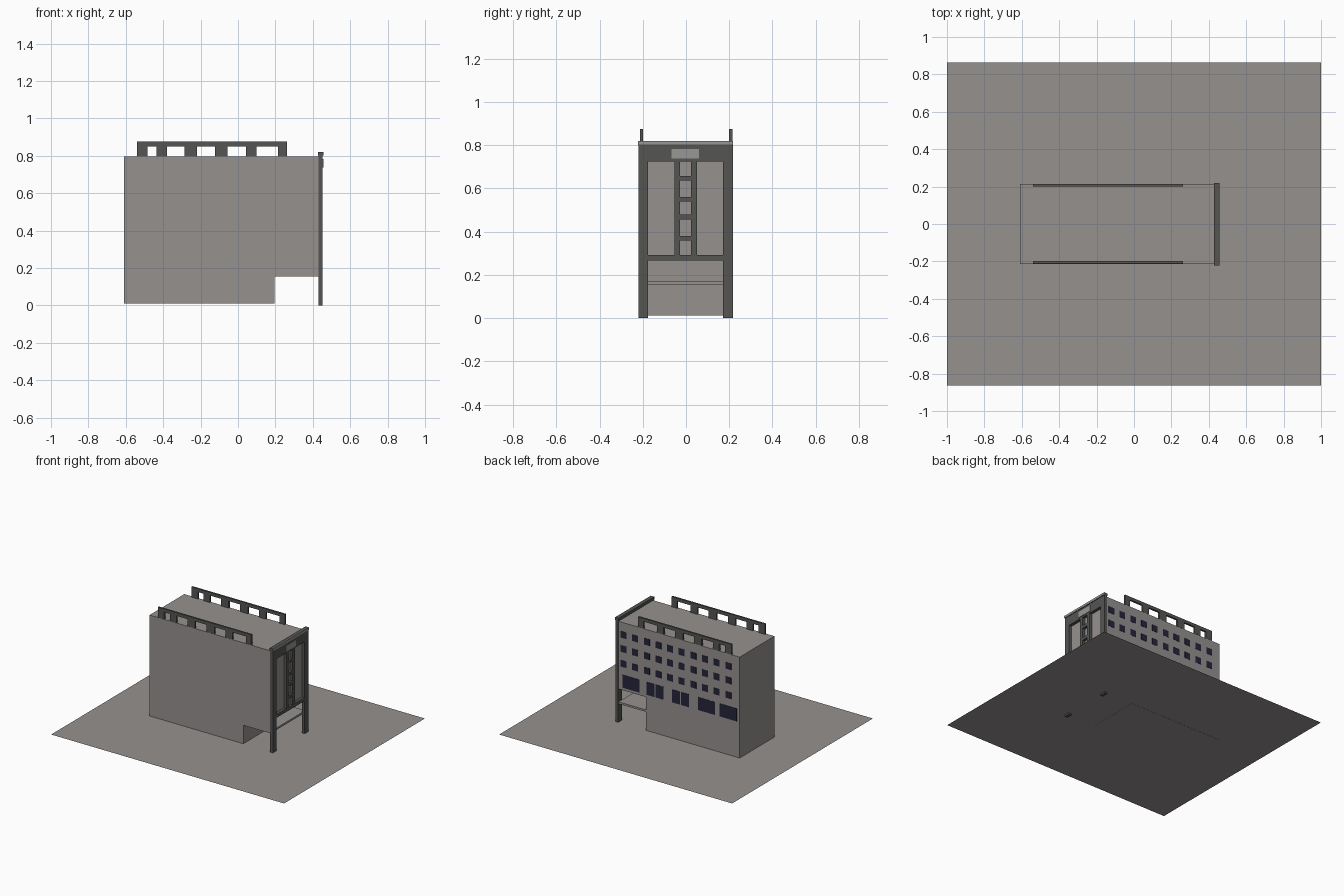
import bpy, bmesh

cube = bpy.data.objects.get("Cube")
if cube:
    bpy.data.objects.remove(cube, do_unlink=True)


def material(name, rgb):
    m = bpy.data.materials.new(name)
    m.use_nodes = True
    color = (*rgb, 1)
    m.diffuse_color = color
    m.node_tree.nodes["Principled BSDF"].inputs["Base Color"].default_value = color
    return m


CONCRETE = material("warm grey concrete", (0.30, 0.285, 0.275))
DARK = material("dark grey frame", (0.09, 0.09, 0.088))
PALE = material("pale grey plate", (0.31, 0.31, 0.30))
GLASS = material("navy glass", (0.018, 0.018, 0.045))


def finish(name, bm, mat):
    bmesh.ops.recalc_face_normals(bm, faces=bm.faces)
    mesh = bpy.data.meshes.new(name)
    bm.to_mesh(mesh)
    bm.free()
    mesh.materials.append(mat)
    obj = bpy.data.objects.new(name, mesh)
    bpy.context.collection.objects.link(obj)
    return obj


def boxes(name, mat, spans):
    """One object made of boxes, each given as x, y and z ranges."""
    bm = bmesh.new()
    for span in spans:
        for v in bmesh.ops.create_cube(bm, size=1)["verts"]:
            v.co = [lo + (c + 0.5) * (hi - lo) for c, (lo, hi) in zip(v.co, span)]
    return finish(name, bm, mat)


SIDE = 0.213      # half depth of the building
ROOF = 0.795
GROUND = 0.012
END = 0.43        # facade end of the building
LOBBY = 0.195     # wall set back under the overhang

# Ground sheet
bm = bmesh.new()
bmesh.ops.create_grid(bm, x_segments=1, y_segments=1, size=1)
for v in bm.verts:
    v.co.y *= 0.863
    v.co.z = GROUND
finish("ground_sheet", bm, CONCRETE)

# Main block with overhanging upper floors: a side profile pushed through the depth
profile = [(-0.61, GROUND - 0.001), (LOBBY, GROUND - 0.001), (LOBBY, 0.27),
           (END, 0.27), (END, ROOF), (-0.61, ROOF)]
bm = bmesh.new()
face = bm.faces.new([bm.verts.new((x, -SIDE, z)) for x, z in profile])
pushed = bmesh.ops.extrude_face_region(bm, geom=[face])["geom"]
bmesh.ops.translate(bm, vec=(0, 2 * SIDE, 0),
                    verts=[g for g in pushed if isinstance(g, bmesh.types.BMVert)])
finish("main_block", bm, CONCRETE)

# Open terrace below the overhang
boxes("terrace_floor", CONCRETE, [((LOBBY, END), (-SIDE, SIDE), (0.155, 0.17))])
boxes("terrace_wall", CONCRETE, [((LOBBY, END), (-SIDE, -SIDE + 0.006), (0.17, 0.27))])

# Small windows: three rows of ten on the back
pane_y = (SIDE - 0.002, SIDE + 0.002)
panes = []
for z in (0.475, 0.59, 0.70):
    for i in range(10):
        x = 0.387 - 0.1 * i
        panes.append(((x - 0.025, x + 0.025), pane_y, (z - 0.025, z + 0.025)))
boxes("small_windows", GLASS, panes)

# Large windows, two of them split in the middle
large = []
for right, split in ((0.396, 0), (0.19, 1), (-0.03, 1), (-0.254, 0), (-0.44, 0)):
    left, mid = right - 0.146, right - 0.073
    parts = [(left, mid - 0.004), (mid + 0.004, right)] if split else [(left, right)]
    large += [(p, pane_y, (0.29, 0.39)) for p in parts]
boxes("large_windows", GLASS, large)

# Facade frame: columns, beams, mullions and rungs
fx = (END, 0.453)
frame = [(fx, (-0.22, -0.175), (0, 0.80)), (fx, (0.17, 0.217), (0, 0.80)),
         (fx, (-0.175, 0.17), (0.725, 0.80)), (fx, (-0.175, 0.17), (0.267, 0.292)),
         (fx, (-0.053, -0.028), (0.292, 0.725)), (fx, (0.022, 0.05), (0.292, 0.725))]
frame += [(fx, (-0.028, 0.022), (z - 0.011, z + 0.011))
          for z in (0.369, 0.467, 0.549, 0.647)]
boxes("facade_frame", DARK, frame)
boxes("facade_cap", DARK, [((END - 0.003, 0.456), (-0.222, 0.218), (0.80, 0.82))])
boxes("cap_plate", PALE, [((0.456, 0.458), (-0.222, 0.218), (0.803, 0.82))])
boxes("sign_plate", PALE, [((0.453, 0.457), (-0.067, 0.06), (0.737, 0.783))])

# Roof rails on both long sides
posts = [(-0.54, -0.485), (-0.435, -0.38), (-0.285, -0.22),
         (-0.122, -0.055), (0.042, 0.1), (0.215, 0.262)]
for name, y in (("front_roof_rail", (-0.212, -0.198)), ("back_roof_rail", (0.2, 0.214))):
    boxes(name, DARK, [((-0.54, 0.262), y, (0.85, 0.875))]
          + [(p, y, (ROOF, 0.85)) for p in posts])
